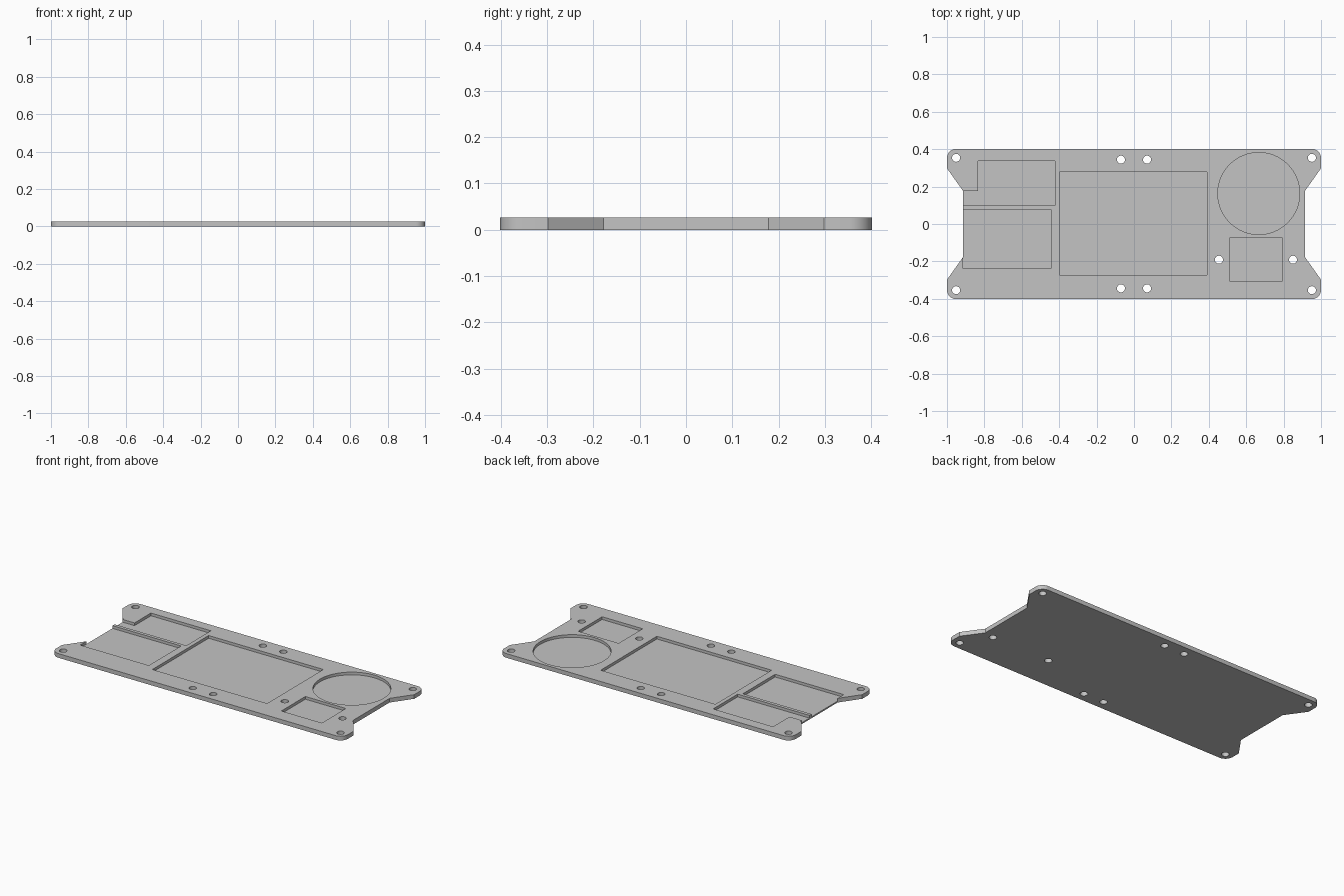
import bpy, bmesh, math

cube = bpy.data.objects.get("Cube")
if cube:
    bpy.data.objects.remove(cube, do_unlink=True)

THICK = 0.026    # plate thickness
FLOOR = 0.009    # height of the pocket floors

grey = bpy.data.materials.new("plate grey")
grey.use_nodes = True
grey.diffuse_color = (0.55, 0.55, 0.55, 1)
grey.node_tree.nodes["Principled BSDF"].inputs["Base Color"].default_value = (0.55, 0.55, 0.55, 1)


def prism(name, points, z0, z1):
    """Extrude a counter-clockwise outline from z0 to z1."""
    bm = bmesh.new()
    low = [bm.verts.new((x, y, z0)) for x, y in points]
    high = [bm.verts.new((x, y, z1)) for x, y in points]
    bm.faces.new(low[::-1])
    bm.faces.new(high)
    n = len(points)
    for i in range(n):
        j = (i + 1) % n
        bm.faces.new((low[i], low[j], high[j], high[i]))
    bmesh.ops.recalc_face_normals(bm, faces=bm.faces)
    mesh = bpy.data.meshes.new(name)
    bm.to_mesh(mesh)
    bm.free()
    mesh.materials.append(grey)
    obj = bpy.data.objects.new(name, mesh)
    bpy.context.collection.objects.link(obj)
    return obj


def arc(cx, cy, r, a0, a1, steps):
    return [(cx + r * math.cos(math.radians(a0 + (a1 - a0) * i / steps)),
             cy + r * math.sin(math.radians(a0 + (a1 - a0) * i / steps)))
            for i in range(steps + 1)]


def circle(cx, cy, r, n):
    return arc(cx, cy, r, 0, 360, n)[:-1]


def rect(x0, y0, x1, y1):
    return [(x0, y0), (x1, y0), (x1, y1), (x0, y1)]


# Plate outline: waisted ends and rounded corners, mirrored into four quarters
quarter = [(0.915, 0.178), (1.0, 0.298)] + arc(0.95, 0.352, 0.05, 0, 90, 10)
half = quarter + [(-x, y) for x, y in reversed(quarter)]
outline = half + [(x, -y) for x, y in reversed(half)]
plate = prism("base_plate", outline, 0, THICK)

# Pockets sunk into the top; the two on the right-hand end open at the edge
pockets = {
    "main_pocket": rect(-0.397, -0.272, 0.39, 0.279),
    "round_pocket": circle(0.667, 0.163, 0.219, 64),
    "small_pocket": rect(0.513, -0.308, 0.791, -0.073),
    "stepped_pocket": [(-0.94, 0.098), (-0.423, 0.098), (-0.423, 0.338),
                       (-0.834, 0.338), (-0.834, 0.1775), (-0.94, 0.1775)],
    "open_pocket": [(-0.915, -0.239), (-0.444, -0.239), (-0.444, 0.077),
                    (-0.94, 0.077), (-0.94, -0.1775), (-0.915, -0.1775)],
}
cutters = [prism(name + "_cutter", pts, FLOOR, THICK + 0.05)
           for name, pts in pockets.items()]

# Screw holes through the plate
holes = [(sx * x, sy * y) for x, y in ((0.951, 0.354), (0.07, 0.344))
         for sx in (-1, 1) for sy in (-1, 1)]
holes += [(0.454, -0.191), (0.85, -0.191)]
cutters += [prism("screw_hole_cutter", circle(x, y, 0.0215, 24), -0.05, THICK + 0.05)
            for x, y in holes]

# Cut everything and clear the cutters away
bpy.ops.object.select_all(action='DESELECT')
bpy.context.view_layer.objects.active = plate
plate.select_set(True)
for cutter in cutters:
    cutter.hide_render = True
    mod = plate.modifiers.new("cut", 'BOOLEAN')
    mod.operation = 'DIFFERENCE'
    mod.solver = 'EXACT'
    mod.object = cutter
    bpy.ops.object.modifier_apply(modifier=mod.name)
    bpy.data.objects.remove(cutter, do_unlink=True)

bpy.ops.object.shade_smooth_by_angle(angle=math.radians(30))
